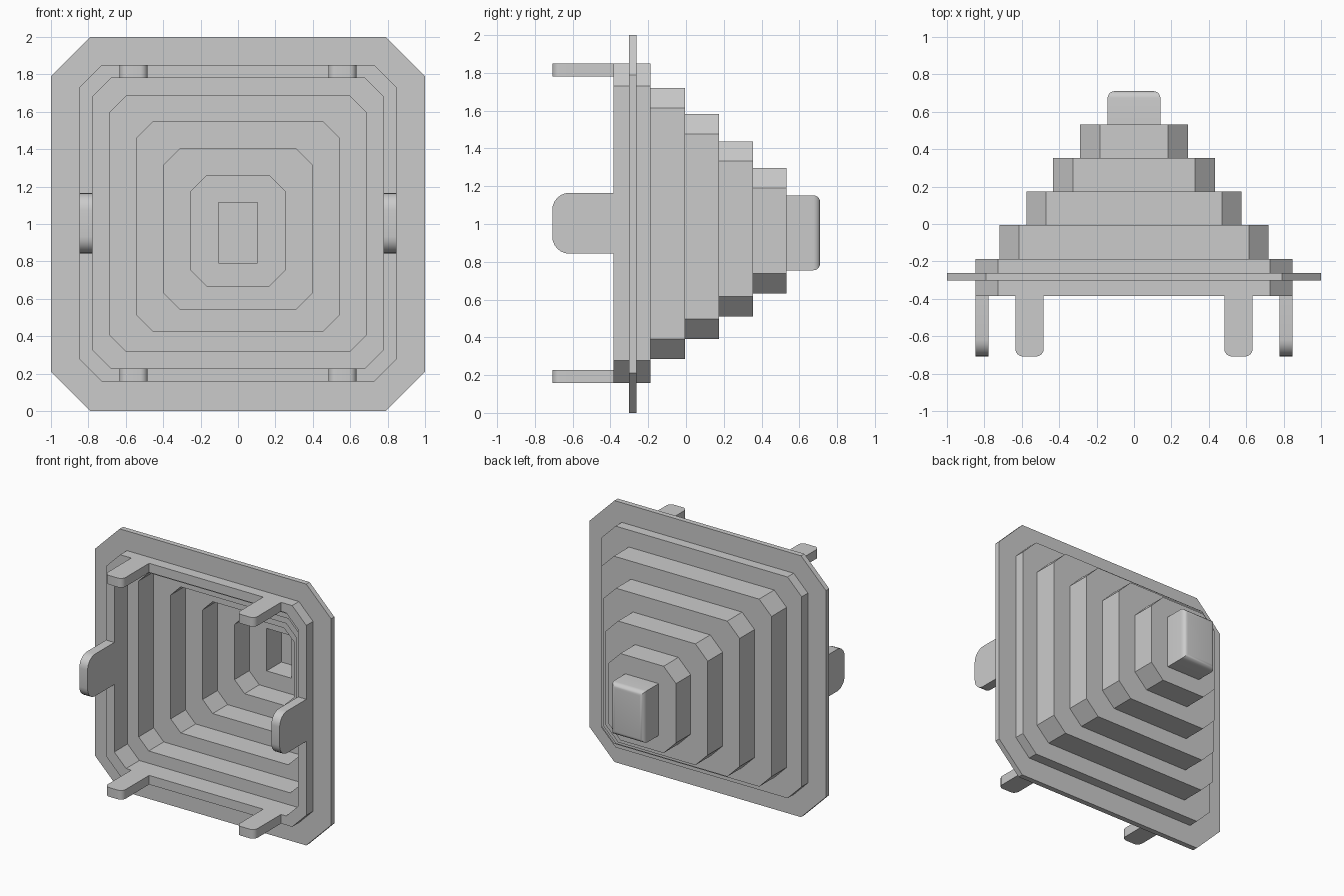
import bpy
import bmesh
from math import radians
from mathutils import Vector

cube = bpy.data.objects.get("Cube")
if cube:
    bpy.data.objects.remove(cube)

grey = bpy.data.materials.new("plain grey")
grey.use_nodes = True
grey.diffuse_color = (0.6, 0.6, 0.6, 1)
grey.node_tree.nodes["Principled BSDF"].inputs["Base Color"].default_value = (0.6, 0.6, 0.6, 1)


def finish(bm, name):
    bmesh.ops.recalc_face_normals(bm, faces=bm.faces)
    mesh = bpy.data.meshes.new(name)
    bm.to_mesh(mesh)
    bm.free()
    mesh.materials.append(grey)
    obj = bpy.data.objects.new(name, mesh)
    bpy.context.collection.objects.link(obj)
    bpy.ops.object.select_all(action="DESELECT")
    obj.select_set(True)
    bpy.context.view_layer.objects.active = obj
    bpy.ops.object.shade_smooth_by_angle(angle=radians(30))
    return obj


def octagon(bm, y, hx, low, high, cut):
    """Rectangle with cut corners, facing along y."""
    pts = [(hx, low + cut), (hx, high - cut), (hx - cut, high), (cut - hx, high),
           (-hx, high - cut), (-hx, low + cut), (cut - hx, low), (hx - cut, low)]
    return [bm.verts.new((x, y, z)) for x, z in pts]


# Stepped shell: half width, bottom, top, corner cut and back y of each step
FRONT, WALL = -0.385, 0.036
outer = [(0.848, 0.157, 1.85, 0.12, -0.188),
         (0.72, 0.285, 1.72, 0.105, -0.006),
         (0.576, 0.392, 1.582, 0.105, 0.174),
         (0.432, 0.51, 1.438, 0.105, 0.354),
         (0.288, 0.632, 1.296, 0.105, 0.532),
         (0.141, 0.755, 1.152, 0, 0.71)]
inner = []
for i, (hx, low, high, cut, back) in enumerate(outer):
    wall = 0.07 if i == 0 else WALL
    inner.append((hx - wall, low + wall, high - wall, max(cut - 0.02, 0), back - WALL))


def steps(levels):
    """Front and back outline of every step, from the opening to the tip."""
    start, out = FRONT, []
    for *shape, back in levels:
        out += [(start, *shape), (back, *shape)]
        start = back
    return out


# Flange around the first step
rim = outer[0][:4]
flange = [(-0.303, *rim), (-0.303, 1, 0, 2, 0.21), (-0.263, 1, 0, 2, 0.21), (-0.263, *rim)]
skin = steps(outer)
path = steps(inner)[::-1] + skin[:1] + flange + skin[1:]

bm = bmesh.new()
rings = [octagon(bm, *p) for p in path]
for a, b in zip(rings, rings[1:]):
    for i in range(8):
        j = (i + 1) % 8
        bm.faces.new((a[i], a[j], b[j], b[i]))
bm.faces.new(rings[0])
bm.faces.new(rings[-1])
bmesh.ops.remove_doubles(bm, verts=bm.verts, dist=0.0005)
# Rounded edges on the closed tip
tip = [e for e in bm.edges if all(v.co.y > 0.705 for v in e.verts)]
bmesh.ops.bevel(bm, geom=tip, offset=0.036, segments=5, profile=0.5, affect="EDGES")
finish(bm, "stepped_shell")


def tab(name, low, high, axis, radius):
    """Flat tab with its two front corners rounded; axis is its thin direction."""
    bm = bmesh.new()
    bmesh.ops.create_cube(bm, size=1)
    low, high = Vector(low), Vector(high)
    for v in bm.verts:
        v.co = (low + high) / 2 + v.co * (high - low)
    corners = [e for e in bm.edges
               if all(v.co.y < low.y + 0.01 for v in e.verts)
               and abs(e.verts[0].co[axis] - e.verts[1].co[axis]) > 0.01]
    bmesh.ops.bevel(bm, geom=corners, offset=radius, segments=6, profile=0.5, affect="EDGES")
    finish(bm, name)


# Clip tabs on the front rim
TIP = -0.708
for side, s in (("left", 1), ("right", -1)):
    xs = sorted((0.778 * s, 0.848 * s))
    tab(side + "_tab", (xs[0], TIP, 0.843), (xs[1], FRONT, 1.165), 0, 0.09)
    xs = sorted((0.483 * s, 0.634 * s))
    for place, z in (("upper", 1.78), ("lower", 0.157)):
        tab(place + "_" + side + "_tab", (xs[0], TIP, z), (xs[1], FRONT, z + 0.07), 2, 0.04)
